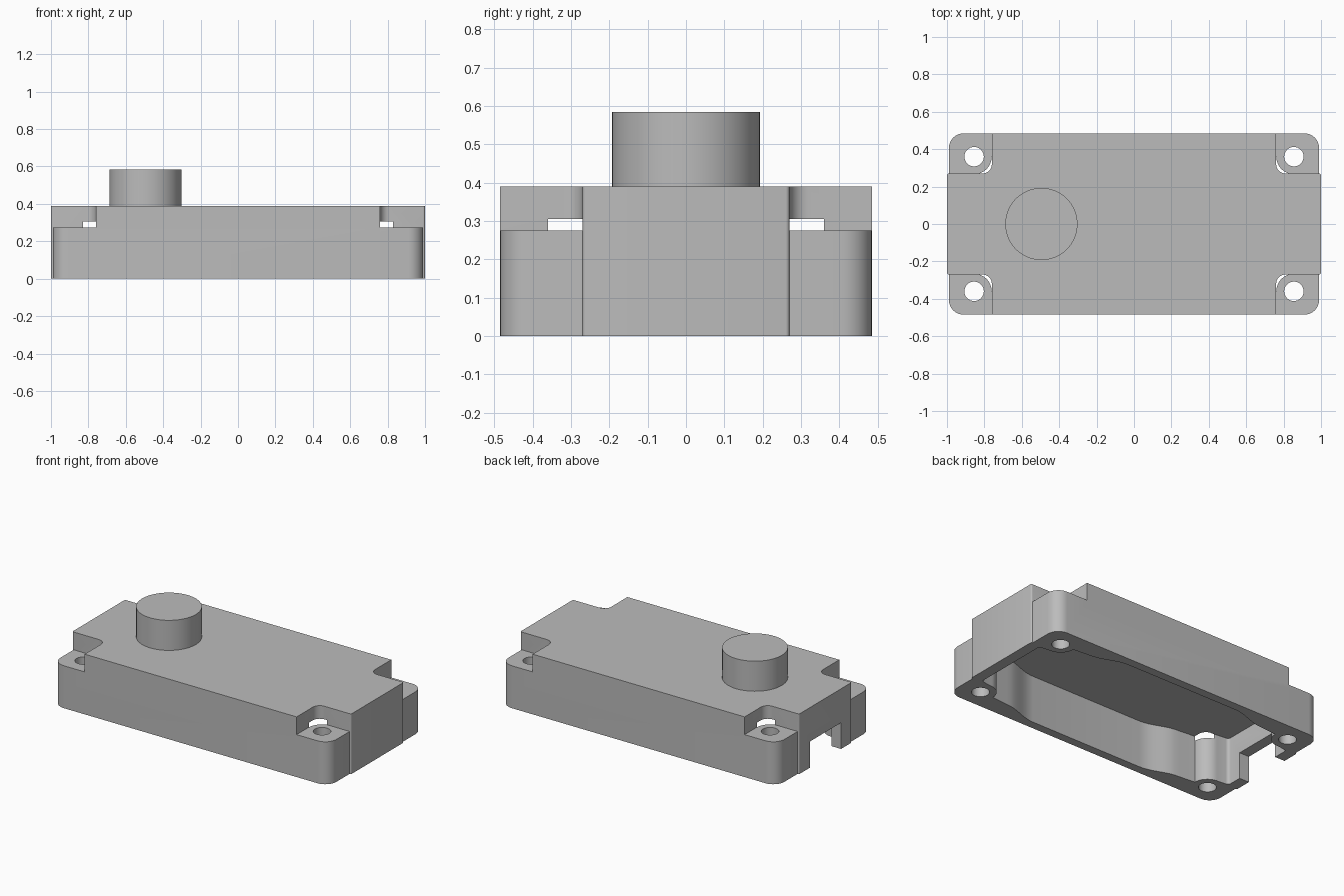
import bpy, bmesh, math
from math import cos, sin, radians

if "Cube" in bpy.data.objects:
    bpy.data.objects.remove(bpy.data.objects["Cube"], do_unlink=True)

grey = bpy.data.materials.new("light_grey")
grey.diffuse_color = (0.5, 0.5, 0.5, 1)
grey.use_nodes = True
grey.node_tree.nodes["Principled BSDF"].inputs["Base Color"].default_value = (0.5, 0.5, 0.5, 1)

HEIGHT = 0.39
HOLE_X, HOLE_Y = 0.855, 0.36


def arc(cx, cy, r, start, end, steps=8):
    angles = [radians(start + (end - start) * i / steps) for i in range(steps + 1)]
    return [(cx + r * cos(a), cy + r * sin(a)) for a in angles]


def mirrored(quarter):
    """Closed outline from a first-quadrant path running from +x to +y."""
    back = quarter[::-1]
    return (quarter + [(-x, y) for x, y in back]
            + [(-x, -y) for x, y in quarter] + [(x, -y) for x, y in back])


def prism(name, outline, z0, z1):
    bm = bmesh.new()
    base = bm.faces.new([bm.verts.new((x, y, z0)) for x, y in outline])
    top = bmesh.ops.extrude_face_region(bm, geom=[base])["geom"]
    bmesh.ops.translate(bm, vec=(0, 0, z1 - z0),
                        verts=[v for v in top if isinstance(v, bmesh.types.BMVert)])
    bmesh.ops.recalc_face_normals(bm, faces=bm.faces)
    mesh = bpy.data.meshes.new(name)
    bm.to_mesh(mesh)
    bm.free()
    obj = bpy.data.objects.new(name, mesh)
    bpy.context.collection.objects.link(obj)
    mesh.materials.append(grey)
    return obj


def disc(cx, cy, r, steps=32):
    return arc(cx, cy, r, 0, 360, steps)[:-1]


# Outer shell with rounded corners and slightly proud end panels
shell = prism("housing", mirrored(
    arc(0.99, 0.26, 0.01, 0, 90, 4)
    + arc(0.91, 0.405, 0.08, 0, 90)), 0, HEIGHT)

# Hollow underside, narrowing near the ends and curving around the screw bosses
bulge = [(0.65 - 0.25 * t, 0.37 + 0.03 * (1 - cos(math.pi * t)))
         for t in [i / 8 for i in range(9)]]
cutters = [prism("cavity_cutter", mirrored(
    arc(0.91, 0.24, 0.02, 0, 90, 4)
    + arc(HOLE_X, HOLE_Y, 0.094, 270, 180, 12) + bulge), -0.1, 0.305)]

# Corner recesses and screw holes
for sx in (-1, 1):
    for sy in (-1, 1):
        recess = arc(0.81, 0.32, 0.05, 180, 270) + [(1.1, 0.27), (1.1, 0.6), (0.76, 0.6)]
        cutters.append(prism("recess_cutter", [(sx * x, sy * y) for x, y in recess],
                             0.275, 0.5))
        cutters.append(prism("hole_cutter", disc(sx * HOLE_X, sy * HOLE_Y, 0.052),
                             -0.1, 0.5))

# Cable opening in one end wall
cutters.append(prism("opening_cutter",
                     [(-1.1, -0.16), (-0.85, -0.16), (-0.85, 0.16), (-1.1, 0.16)], -0.1, 0.17))

for cutter in cutters:
    cutter.hide_render = True
    mod = shell.modifiers.new("cut", "BOOLEAN")
    mod.operation = "DIFFERENCE"
    mod.solver = "EXACT"
    mod.object = cutter

# Bake the cuts and discard the cutters
graph = bpy.context.evaluated_depsgraph_get()
result = bpy.data.meshes.new_from_object(shell.evaluated_get(graph))
shell.modifiers.clear()
shell.data = result
for cutter in cutters:
    bpy.data.objects.remove(cutter, do_unlink=True)

# Round push button on the lid
button = prism("button", disc(-0.495, 0, 0.193, 64), HEIGHT, 0.585)

for obj in (shell, button):
    bpy.ops.object.select_all(action="DESELECT")
    obj.select_set(True)
    bpy.context.view_layer.objects.active = obj
    bpy.ops.object.shade_smooth_by_angle(angle=radians(30))
